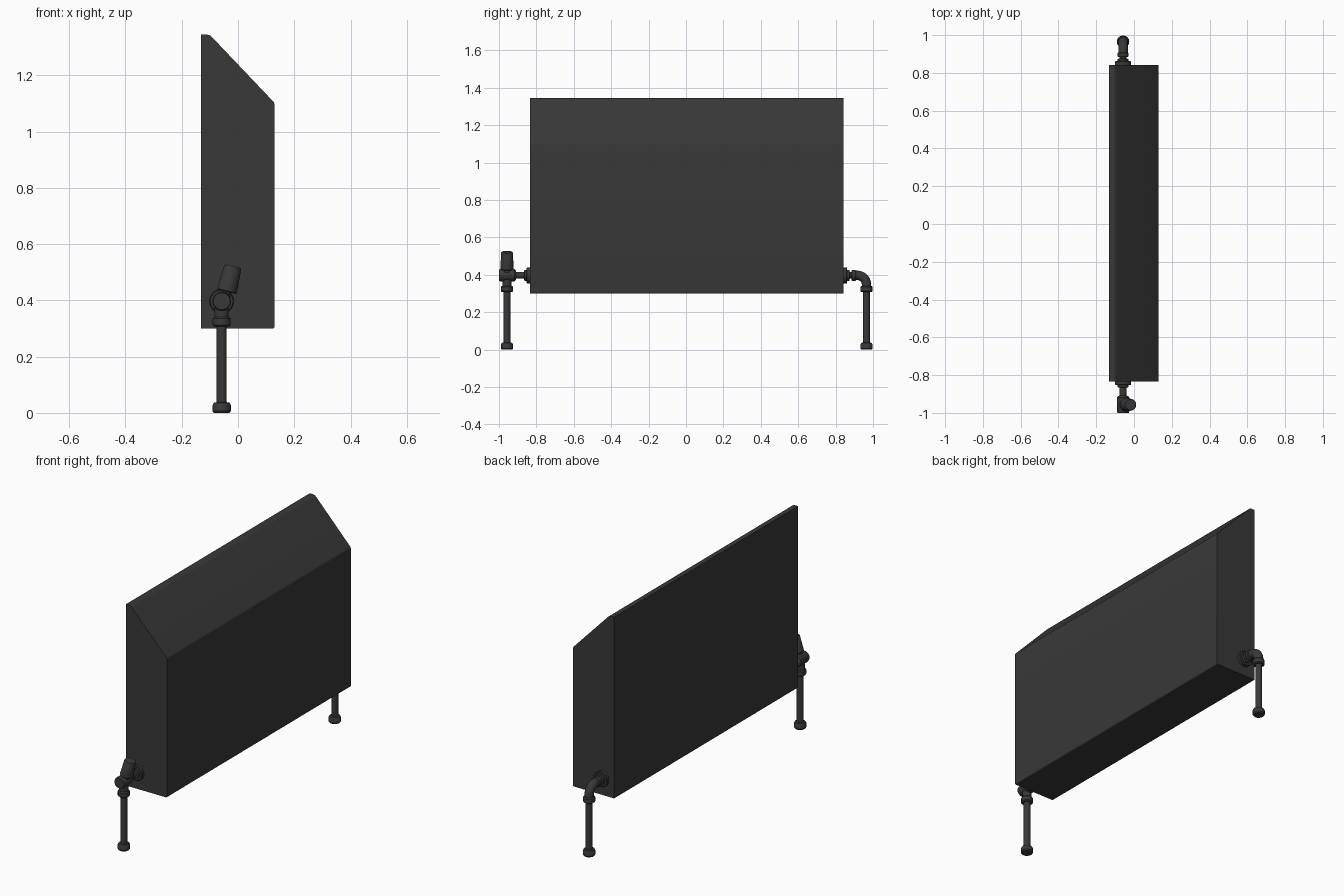
import bpy, bmesh, math
from mathutils import Vector

if "Cube" in bpy.data.objects:
    bpy.data.objects.remove(bpy.data.objects["Cube"])

PX = -0.058          # x of both pipes
PZ = 0.397           # height of the radiator connections
SEG = 32

mat = bpy.data.materials.new("dark_grey")
mat.diffuse_color = (0.04, 0.04, 0.04, 1)
mat.use_nodes = True
mat.node_tree.nodes["Principled BSDF"].inputs["Base Color"].default_value = mat.diffuse_color


def finish(obj):
    obj.data.materials.append(mat)
    bpy.ops.object.select_all(action='DESELECT')
    obj.select_set(True)
    bpy.context.view_layer.objects.active = obj
    bpy.ops.object.shade_smooth_by_angle(angle=math.radians(35))
    return obj


def from_bmesh(name, bm):
    bmesh.ops.recalc_face_normals(bm, faces=bm.faces)
    me = bpy.data.meshes.new(name)
    bm.to_mesh(me)
    bm.free()
    obj = bpy.data.objects.new(name, me)
    bpy.context.collection.objects.link(obj)
    return finish(obj)


def lathe(name, profile, origin, axis):
    """Turn (radius, distance along axis) points into a capped solid."""
    bm = bmesh.new()
    q = Vector((0, 0, 1)).rotation_difference(Vector(axis).normalized())
    rings = []
    for r, t in profile:
        rings.append([bm.verts.new(Vector(origin) + q @ Vector(
            (r * math.cos(a), r * math.sin(a), t)))
            for a in (2 * math.pi * i / SEG for i in range(SEG))])
    for a, b in zip(rings, rings[1:]):
        for i in range(SEG):
            j = (i + 1) % SEG
            bm.faces.new((a[i], a[j], b[j], b[i]))
    bm.faces.new(rings[0])
    bm.faces.new(rings[-1])
    return from_bmesh(name, bm)


def arc(cx, cz, r, a0, a1, n=6):
    return [(cx + r * math.cos(math.radians(a0 + (a1 - a0) * i / n)),
             cz + r * math.sin(math.radians(a0 + (a1 - a0) * i / n)))
            for i in range(n + 1)]


# Radiator cover: slant-topped profile with rounded front corners
profile = ([(-0.132, 0.30)] + arc(0.124, 0.306, 0.006, -90, 0, 4)
           + arc(0.11, 1.094, 0.02, 0, 45) + arc(-0.114, 1.315, 0.03, 45, 90)
           + [(-0.132, 1.345)])
bm = bmesh.new()
base = bm.faces.new([bm.verts.new((x, -0.833, z)) for x, z in profile])
ext = bmesh.ops.extrude_face_region(bm, geom=[base])
bmesh.ops.translate(bm, vec=(0, 1.676, 0),
                    verts=[v for v in ext['geom'] if isinstance(v, bmesh.types.BMVert)])
from_bmesh("radiator_body", bm)

# Floor collars, vertical pipes, compression nuts and wall flanges at both ends
for side, y, face in (("valve", -0.957, -0.833), ("return", 0.965, 0.843)):
    out = math.copysign(1, y)
    lathe(side + "_floor_collar",
          [(0.028, 0), (0.033, 0.007), (0.033, 0.026), (0.028, 0.036), (0.018, 0.038)],
          (PX, y, 0), (0, 0, 1))
    lathe(side + "_pipe", [(0.018, 0.002), (0.018, 0.33)], (PX, y, 0), (0, 0, 1))
    lathe(side + "_nut",
          [(0.027, 0.308), (0.032, 0.313), (0.032, 0.335), (0.027, 0.341), (0.018, 0.342)],
          (PX, y, 0), (0, 0, 1))
    lathe(side + "_flange",
          [(0.043, -0.005), (0.043, 0.016), (0.040, 0.019), (0.029, 0.019),
           (0.029, 0.031), (0.018, 0.033)],
          (PX, face, PZ), (0, out, 0))

# Valve: horizontal body, connector, riser and tilted control knob
lathe("valve_body",
      [(0.018, -0.836), (0.018, -0.908), (0.027, -0.911), (0.033, -0.918),
       (0.033, -0.992), (0.030, -1.0)][::-1], (PX, 0, PZ), (0, 1, 0))
lathe("valve_riser", [(0.025, 0.335), (0.025, PZ)], (PX, -0.957, 0), (0, 0, 1))
tilt = (0.022, 0, 0.09)
lathe("valve_stem", [(0.022, 0), (0.022, 0.06)], (PX + 0.004, -0.957, PZ), tilt)
lathe("control_knob",
      [(0.033, 0), (0.036, 0.003), (0.031, 0.089), (0.028, 0.093)],
      (-0.040, -0.957, 0.431), tilt)

# Return elbow: swept pipe bend with a union nut
curve = bpy.data.curves.new("return_elbow", 'CURVE')
curve.dimensions = '3D'
curve.bevel_depth = 0.025
curve.bevel_resolution = 6
curve.use_fill_caps = True
path = [(0.90, PZ)] + arc(0.915, PZ - 0.05, 0.05, 90, 0, 10) + [(0.965, 0.325)]
spline = curve.splines.new('POLY')
spline.points.add(len(path) - 1)
for p, (y, z) in zip(spline.points, path):
    p.co = (PX, y, z, 1)
elbow = bpy.data.objects.new("return_elbow", curve)
bpy.context.collection.objects.link(elbow)
bpy.context.view_layer.objects.active = elbow
elbow.select_set(True)
bpy.ops.object.select_all(action='DESELECT')
elbow.select_set(True)
bpy.ops.object.convert(target='MESH')
finish(bpy.context.view_layer.objects.active)
lathe("return_connector", [(0.018, 0.84), (0.018, 0.91)], (PX, 0, PZ), (0, 1, 0))
lathe("return_union_nut",
      [(0.025, 0.884), (0.029, 0.888), (0.029, 0.905), (0.025, 0.909)],
      (PX, 0, PZ), (0, 1, 0))
